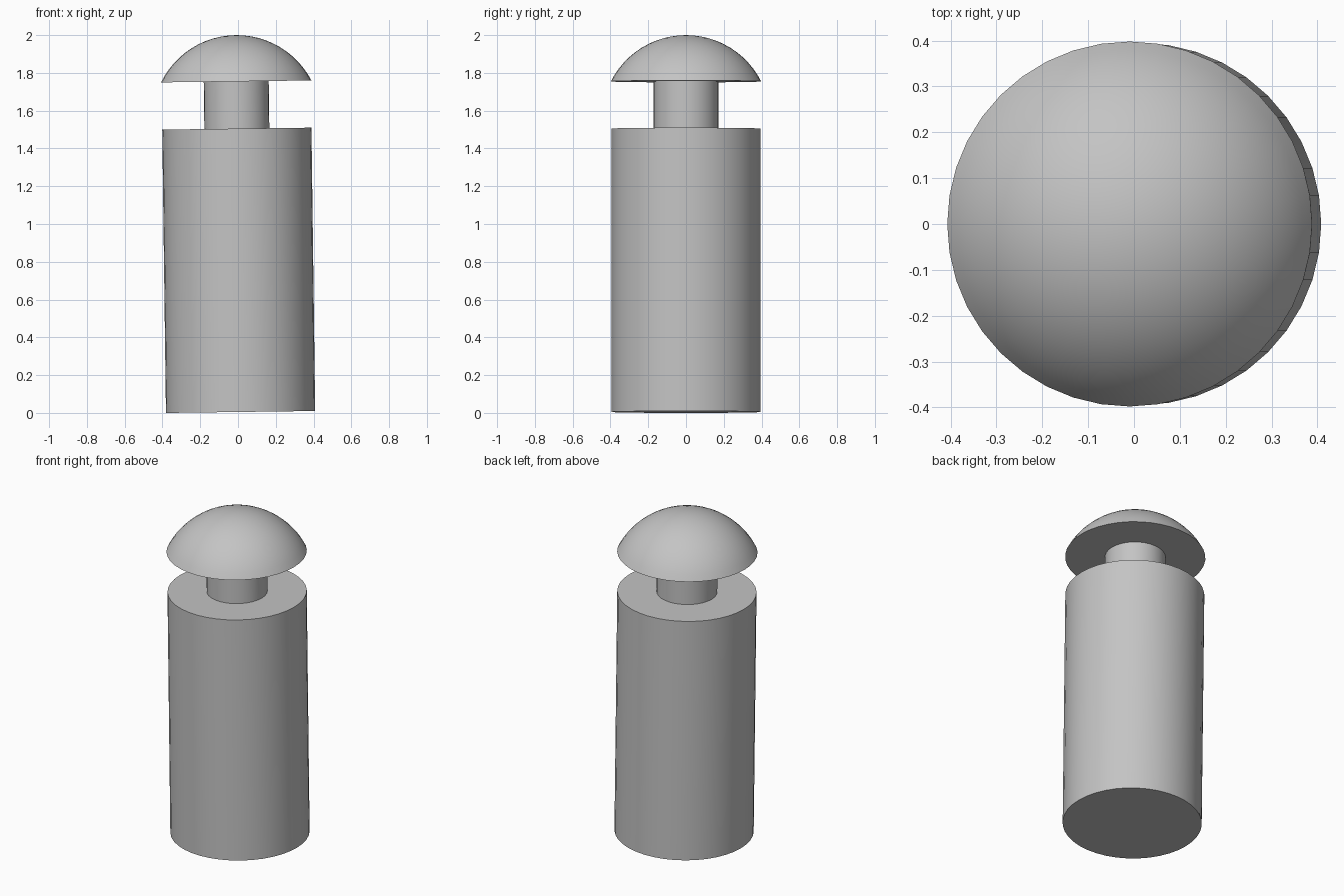
import bpy
import bmesh
from math import sin, cos, asin, pi
from mathutils import Matrix, Vector

cube = bpy.data.objects.get("Cube")
if cube:
    bpy.data.objects.remove(cube, do_unlink=True)

# One plain grey for the whole model
GREY = (0.55, 0.55, 0.55, 1)
grey = bpy.data.materials.new("plain grey")
grey.use_nodes = True
grey.diffuse_color = GREY
grey.node_tree.nodes["Principled BSDF"].inputs["Base Color"].default_value = GREY

# The whole model leans slightly toward -x
TILT = -0.0131
LEAN = Matrix.Translation((0.0135, 0, 0.005)) @ Matrix.Rotation(TILT, 4, "Y")


def lathe(name, profile, sides):
    """Spin a (radius, height) profile around the leaning axis."""
    bm = bmesh.new()
    verts = [bm.verts.new((r, 0, z)) for r, z in profile]
    edges = [bm.edges.new(pair) for pair in zip(verts, verts[1:])]
    bmesh.ops.spin(bm, geom=verts + edges, cent=(0, 0, 0), axis=(0, 0, 1),
                   angle=2 * pi, steps=sides)
    bmesh.ops.remove_doubles(bm, verts=bm.verts, dist=0.0001)
    bmesh.ops.recalc_face_normals(bm, faces=bm.faces)
    bm.transform(LEAN)
    mesh = bpy.data.meshes.new(name)
    bm.to_mesh(mesh)
    bm.free()
    mesh.materials.append(grey)
    obj = bpy.data.objects.new(name, mesh)
    bpy.context.collection.objects.link(obj)
    bpy.ops.object.select_all(action="DESELECT")
    obj.select_set(True)
    bpy.context.view_layer.objects.active = obj
    bpy.ops.object.shade_smooth_by_angle(angle=pi / 6)
    return obj


BODY_R, NECK_R, CAP_R = 0.395, 0.172, 0.398
BODY_TOP, CAP_BASE, CAP_TOP = 1.5, 1.75, 1.995

# Body: wide cylinder
lathe("body", [(0, 0), (BODY_R, 0), (BODY_R, BODY_TOP), (0, BODY_TOP)], 40)

# Neck: narrow cylinder between body and cap
lathe("neck", [(NECK_R, BODY_TOP), (NECK_R, CAP_BASE)], 32)

# Cap: spherical dome with a flat underside
height = CAP_TOP - CAP_BASE
ball = (CAP_R ** 2 + height ** 2) / (2 * height)
rim = asin(CAP_R / ball)
RINGS = 12
arc = [(ball * sin(rim * i / RINGS), CAP_TOP - ball + ball * cos(rim * i / RINGS))
       for i in range(RINGS, -1, -1)]
lathe("cap", [(0, CAP_BASE)] + arc, 40)
